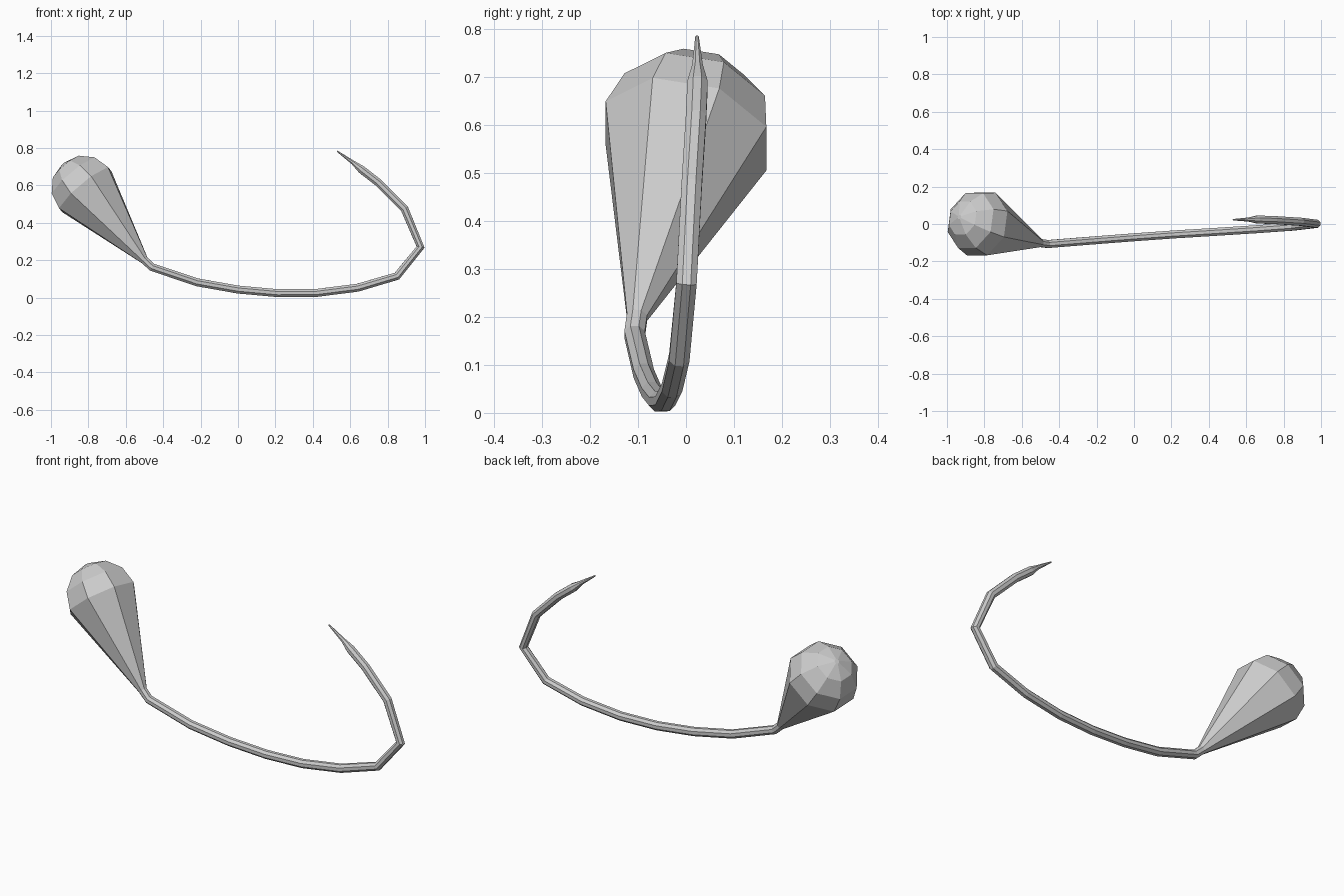
import bpy, bmesh, math
from mathutils import Vector

if "Cube" in bpy.data.objects:
    bpy.data.objects.remove(bpy.data.objects["Cube"])

SIDES = 8


def loft(name, stations):
    """Skin a closed tube through (centre, radius) stations."""
    bm = bmesh.new()
    pts = [Vector(p) for p, r in stations]
    rings = []
    for i, (p, r) in enumerate(stations):
        t = Vector()
        if i > 0:
            t += (pts[i] - pts[i - 1]).normalized()
        if i < len(pts) - 1:
            t += (pts[i + 1] - pts[i]).normalized()
        t.normalize()
        y = Vector((0, 1, 0))
        side = (y - t * y.dot(t)).normalized()
        other = t.cross(side)
        ring = []
        for k in range(SIDES):
            a = 2 * math.pi * (k + 0.5) / SIDES
            ring.append(bm.verts.new(pts[i] + r * (side * math.cos(a) + other * math.sin(a))))
        rings.append(ring)
    for a, b in zip(rings, rings[1:]):
        for k in range(SIDES):
            j = (k + 1) % SIDES
            bm.faces.new((a[k], a[j], b[j], b[k]))
    bm.faces.new(rings[0][::-1])
    bm.faces.new(rings[-1])
    bmesh.ops.recalc_face_normals(bm, faces=bm.faces[:])
    me = bpy.data.meshes.new(name)
    bm.to_mesh(me)
    bm.free()
    ob = bpy.data.objects.new(name, me)
    bpy.context.collection.objects.link(ob)
    return ob


# Domed bulb end, from the tip of the dome back to the widest ring
neck = Vector((-0.50, -0.102, 0.20))
bulb = Vector((-0.817, 0.0, 0.577))
axis = (bulb - neck).normalized()
R = 0.185
stations = []
for deg in (86, 58, 29, 0):
    a = math.radians(deg)
    stations.append((bulb + axis * R * math.sin(a), R * math.cos(a)))

# Cone narrows to the neck, then the thin curved stem runs to a pointed tip
r = 0.023
stations += [(neck, r)]
stations += [(p, r) for p in (
    (-0.46, -0.107, 0.163), (-0.22, -0.088, 0.082), (0.0, -0.071, 0.043),
    (0.21, -0.056, 0.024), (0.42, -0.043, 0.025), (0.64, -0.029, 0.053),
    (0.85, -0.014, 0.115), (0.976, 0.001, 0.27), (0.89, 0.012, 0.475),
    (0.75, 0.021, 0.615), (0.66, 0.024, 0.685))]
stations += [((0.615, 0.024, 0.722), 0.012), ((0.53, 0.023, 0.783), 0.004)]

loft("bulb_and_curved_stem", stations)
